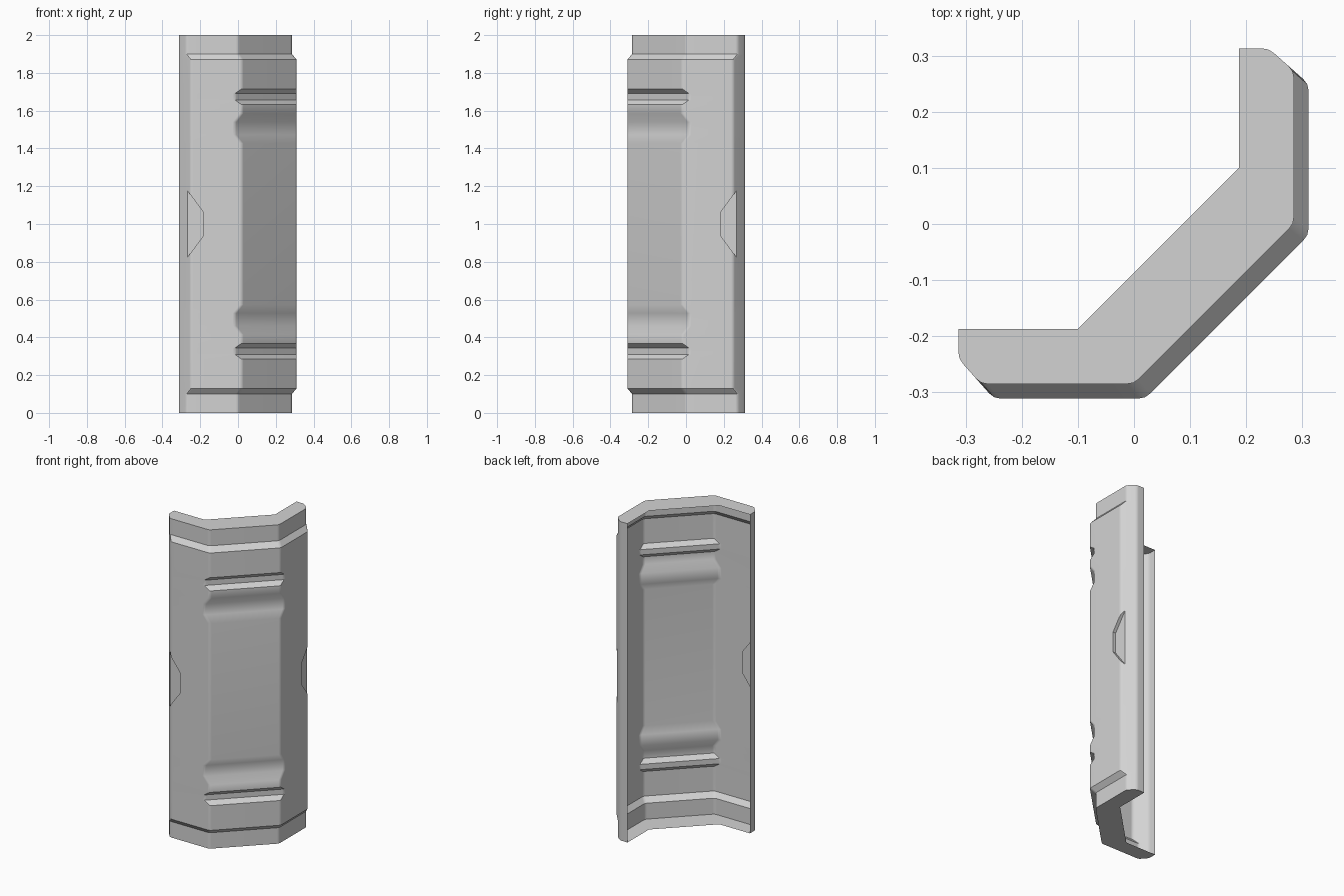
import bpy
import bmesh
from math import radians
from mathutils import Vector

cube = bpy.data.objects.get("Cube")
if cube:
    bpy.data.objects.remove(cube, do_unlink=True)

grey = bpy.data.materials.new("plain_grey")
grey.use_nodes = True
colour = (0.65, 0.65, 0.65, 1)
grey.diffuse_color = colour
grey.node_tree.nodes["Principled BSDF"].inputs["Base Color"].default_value = colour


def mirrored(points):
    """Add the reflection of an open path across the diagonal plane."""
    return points + [(-y, -x) for x, y in reversed(points)]


def rounded(path, cut):
    """Soften every inner corner of an open path."""
    pts = [Vector(p) for p in path]
    out = [pts[0]]
    for a, p, b in zip(pts, pts[1:], pts[2:]):
        start = p + (a - p).normalized() * cut
        end = p + (b - p).normalized() * cut
        out += [start, (start + end + 2 * p) / 4, end]
    return [tuple(p) for p in out + [pts[-1]]]


def loft(name, rings):
    """Skin closed rings of 3D points and cap both ends."""
    bm = bmesh.new()
    loops = [[bm.verts.new(p) for p in ring] for ring in rings]
    n = len(loops[0])
    for a, b in zip(loops, loops[1:]):
        for i in range(n):
            j = (i + 1) % n
            bm.faces.new((a[i], a[j], b[j], b[i]))
    bm.faces.new(loops[0])
    bm.faces.new(loops[-1])
    bmesh.ops.recalc_face_normals(bm, faces=bm.faces)
    mesh = bpy.data.meshes.new(name)
    bm.to_mesh(mesh)
    bm.free()
    mesh.materials.append(grey)
    obj = bpy.data.objects.new(name, mesh)
    bpy.context.collection.objects.link(obj)
    return obj


LIP = 0.187


def section(r, d):
    """r: distance of the arm faces, d: x - y of the diagonal face."""
    path = [(-0.313, -LIP), (-0.313, -0.24),
            (-0.313 + (r - 0.24) * 0.887, -r), (d - r, -r)]
    return rounded(mirrored(path), 0.012) + [(LIP, 0.1), (-0.1, -LIP)]


# Lower half: narrow end cap, chamfer, then two pressed grooves
levels = [(0, 0.285, 0.285), (0.1, 0.285, 0.285), (0.13, 0.311, 0.331)]
for low, high, slope in [(0.285, 0.368, 0.025), (0.415, 0.573, 0.045)]:
    levels += [(low, 0.311, 0.331), (low + slope, 0.311, 0.295),
               (high - slope, 0.311, 0.295), (high, 0.311, 0.331)]
levels += [(2 - z, r, d) for z, r, d in reversed(levels)]
panel = loft("corner_panel",
             [[(x, y, z) for x, y in section(r, d)] for z, r, d in levels])


# Six-sided recess in the outer edge of each arm
def recess_cutter(name, flip):
    outline = [(-0.185, 0.935), (-0.185, 1.065), (-0.36, 1.3), (-0.36, 0.7)]
    pair = [[(x, y, z) for x, z in outline] for y in (-0.291, -0.4)]
    if flip:
        pair = [[(-y, -x, z) for x, y, z in ring] for ring in pair]
    return loft(name, pair)


cutters = [recess_cutter("front_recess_cutter", False),
           recess_cutter("side_recess_cutter", True)]
for cutter in cutters:
    cutter.hide_render = True
    mod = panel.modifiers.new(cutter.name, "BOOLEAN")
    mod.operation = "DIFFERENCE"
    mod.solver = "EXACT"
    mod.object = cutter

bpy.context.view_layer.update()
graph = bpy.context.evaluated_depsgraph_get()
baked = bpy.data.meshes.new_from_object(panel.evaluated_get(graph))
panel.modifiers.clear()
panel.data = baked
for cutter in cutters:
    bpy.data.objects.remove(cutter, do_unlink=True)


# Open the back, leaving a thin sheet closed by the end plates
def on_opening(face):
    c = face.calc_center_median()
    gaps = (c.y + LIP, c.x - LIP, c.x - c.y - 0.087)
    return abs(face.normal.z) < 0.1 and min(abs(g) for g in gaps) < 0.001 \
        and c.x - c.y < 0.51 and face.normal.y - face.normal.x > 0.9


bm = bmesh.new()
bm.from_mesh(baked)
bm.normal_update()
bmesh.ops.delete(bm, geom=[f for f in bm.faces if on_opening(f)],
                 context="FACES")
bm.to_mesh(baked)
bm.free()

# Soft corners, crisp pressed edges
bpy.context.view_layer.objects.active = panel
panel.select_set(True)
bpy.ops.object.shade_smooth_by_angle(angle=radians(30))
weighted = panel.modifiers.new("even_shading", "WEIGHTED_NORMAL")
weighted.keep_sharp = True
